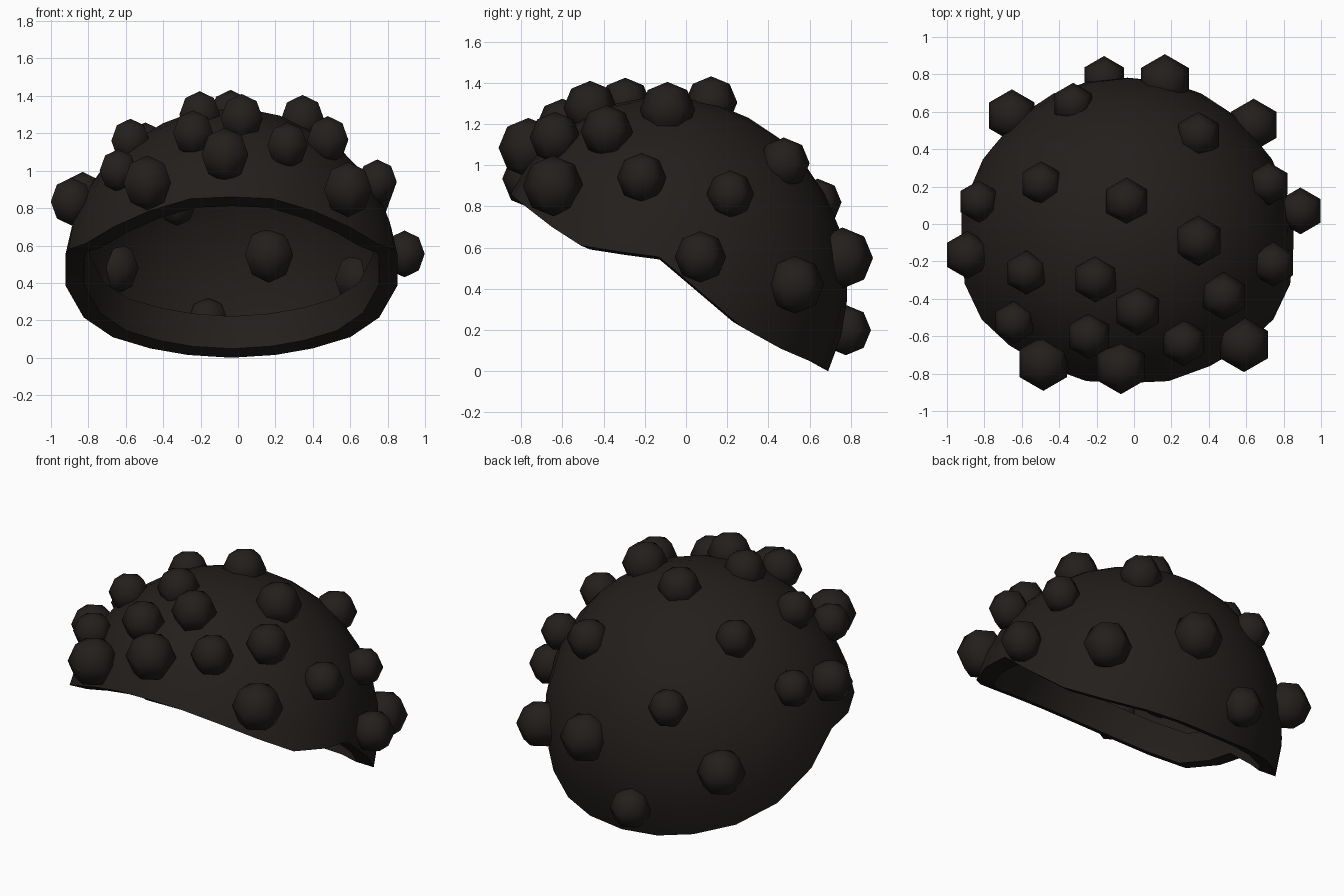
import bpy, bmesh, math
from mathutils import Vector, Matrix

if "Cube" in bpy.data.objects:
    bpy.data.objects.remove(bpy.data.objects["Cube"])

mat = bpy.data.materials.new("dark_hair")
mat.diffuse_color = (0.017, 0.0135, 0.012, 1)
mat.use_nodes = True
mat.node_tree.nodes["Principled BSDF"].inputs["Base Color"].default_value = mat.diffuse_color


def finish(name, bm):
    me = bpy.data.meshes.new(name)
    bm.to_mesh(me)
    bm.free()
    ob = bpy.data.objects.new(name, me)
    bpy.context.collection.objects.link(ob)
    me.materials.append(mat)
    for p in me.polygons:
        p.use_smooth = True
    return ob


# hair cap: thin tilted dome with a thick folded-in rim
# hairline points (x offset, y, z) every 15 degrees, front to back
C = Vector((-0.035, -0.115, 0.445))
R = 0.89
RIM = [(0, -.85, .86), (.22, -.84, .85), (.44, -.76, .785), (.63, -.65, .70),
       (.78, -.51, .61), (.87, -.32, .58), (.887, -.13, .555), (.887, .07, .385),
       (.79, .27, .215), (.635, .46, .11), (.435, .60, .05), (.235, .67, .015), (0, .69, 0)]
loop = RIM + [(-x, y, z) for x, y, z in RIM[-2:0:-1]]
RINGS = 8
THICK, LIP = 0.1, 0.2
pole = Vector((0, .47, .88)).normalized()
bm = bmesh.new()
top = bm.verts.new(C + pole * R)
columns = []
for x, y, z in loop:
    d = Vector((x + 0, y - C.y, z - C.z))
    u = d.normalized()
    ang = pole.angle(u)
    axis = pole.cross(u)

    def point(t, inset=0):
        r = R + (d.length - R) * t ** 3 - inset
        return bm.verts.new(C + Matrix.Rotation(ang * t, 3, axis) @ pole * r)

    col = [point(i / RINGS) for i in range(1, RINGS + 1)]
    # underside of the rim, then the inner lip
    col += [point(1, THICK), point(1 - LIP / (R * ang) / 2, THICK), point(1 - LIP / (R * ang), THICK)]
    columns.append(col)
for k, a in enumerate(columns):
    b = columns[(k + 1) % len(columns)]
    bm.faces.new((top, a[0], b[0]))
    for i in range(len(a) - 1):
        bm.faces.new((a[i], a[i + 1], b[i + 1], b[i]))
bm.normal_update()
if top.normal.dot(pole) < 0:
    bmesh.ops.reverse_faces(bm, faces=bm.faces)
cap = finish("hair_cap", bm)
bpy.context.view_layer.objects.active = cap
cap.select_set(True)
bpy.ops.object.shade_smooth_by_angle(angle=math.radians(40))

# curls: low-poly balls (x, y, z, radius)
CURLS = [
    (-.16, .776, .20, .122), (.165, .76, .55, .148), (-.653, .58, .48, .14),
    (.64, .53, .42, .14), (-.325, .64, .82, .115), (.345, .475, 1.01, .125),
    (-.495, .217, 1.14, .118), (-.04, .122, 1.305, .127), (.345, -.09, 1.27, .135),
    (-.83, .12, .88, .113), (.72, .215, .86, .115), (.745, -.215, .94, .12)]
CURLS2 = [
    (.89, .07, .555, .125), (-.89, -.165, .835, .128), (-.575, -.26, 1.16, .118),
    (-.205, -.295, 1.30, .125), (.02, -.465, 1.28, .13), (.48, -.385, 1.165, .127),
    (-.64, -.525, 1.0, .115), (-.24, -.6, 1.20, .123), (.265, -.635, 1.135, .124),
    (.588, -.645, .90, .147), (-.485, -.745, .935, .147), (-.07, -.765, 1.085, .145)]
for n, (x, y, z, r) in enumerate(CURLS + CURLS2):
    bm = bmesh.new()
    bmesh.ops.create_uvsphere(bm, u_segments=6, v_segments=4, radius=r)
    # turn so that two corners point along y
    if max(v.co.y for v in bm.verts) < r * .95:
        bmesh.ops.rotate(bm, verts=bm.verts, cent=(0, 0, 0),
                         matrix=Matrix.Rotation(math.radians(30), 3, 'Z'))
    ob = finish(f"curl_{n + 1:02d}", bm)
    ob.location = (x, y, z)
